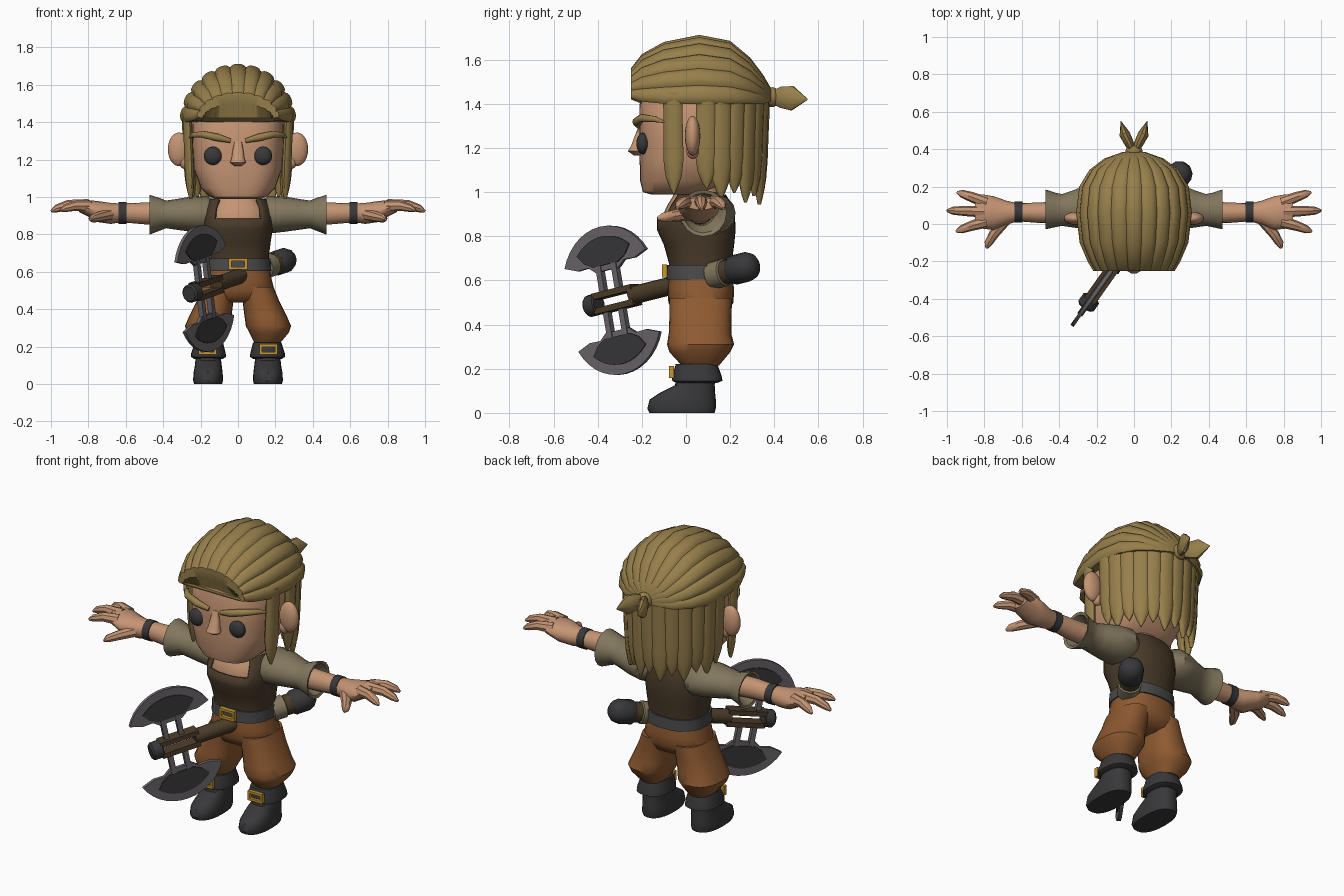
import bpy, bmesh
from math import sin, cos, pi, radians, copysign
from mathutils import Vector, Matrix

if "Cube" in bpy.data.objects:
    bpy.data.objects.remove(bpy.data.objects["Cube"])

X, Y, Z = Vector((1, 0, 0)), Vector((0, 1, 0)), Vector((0, 0, 1))


def material(name, code):
    rgb = [int(code[i:i + 2], 16) / 255 for i in (0, 2, 4)]
    color = [c / 12.92 if c < .04 else ((c + .055) / 1.055) ** 2.4 for c in rgb] + [1]
    m = bpy.data.materials.new(name)
    m.use_nodes = True
    m.diffuse_color = color
    m.node_tree.nodes["Principled BSDF"].inputs["Base Color"].default_value = color
    return m


SKIN = material("skin", "C49473")
HAIR = material("dark blond hair", "977F4B")
VEST = material("dark brown leather", "483A29")
PANTS = material("rust brown cloth", "8E5A31")
SLEEVE = material("olive linen", "82775D")
CHARCOAL = material("charcoal", "38383A")
STEEL = material("steel", "6A6569")
GOLD = material("gold", "C8962F")
WOOD = material("dark wood", "4C3C28")
BELT = material("belt grey", "4A4A4B")


def ring(center, u, v, n=20, power=2):
    """Closed superellipse spanned by the half axes u and v."""
    pts = []
    for i in range(n):
        c, s = cos(2 * pi * i / n), sin(2 * pi * i / n)
        pts.append(center + u * copysign(abs(c) ** (2 / power), c)
                   + v * copysign(abs(s) ** (2 / power), s))
    return pts


def loft(bm, rings, caps=True):
    rows = [[bm.verts.new(p) for p in r] for r in rings]
    n = len(rows[0])
    for a, b in zip(rows, rows[1:]):
        for i in range(n):
            j = (i + 1) % n
            bm.faces.new((a[i], a[j], b[j], b[i]))
    if caps:
        bm.faces.new(rows[0])
        bm.faces.new(rows[-1])


def finish(name, bm, mat, mirror=False, matrix=None, angle=40):
    bmesh.ops.recalc_face_normals(bm, faces=bm.faces)
    if matrix:
        bm.transform(matrix)
    me = bpy.data.meshes.new(name)
    bm.to_mesh(me)
    bm.free()
    me.materials.append(mat)
    me.shade_smooth()
    me.set_sharp_from_angle(angle=radians(angle))
    ob = bpy.data.objects.new(name, me)
    bpy.context.scene.collection.objects.link(ob)
    if mirror:
        ob.modifiers.new("mirror", 'MIRROR')
    return ob


def stack(name, rows, mat, mirror=False, power=2.4, n=24):
    """Upright part; rows are (z, x min, x max, y front, y back)."""
    bm = bmesh.new()
    loft(bm, [ring(Vector(((a + b) / 2, (c + d) / 2, z)), X * (b - a) / 2, Y * (d - c) / 2, n, power)
              for z, a, b, c, d in rows])
    return finish(name, bm, mat, mirror)


def centred(rows):
    return [(z, -h, h, a, b) for z, h, a, b in rows]


def sideways(name, rows, mat, n=16):
    """Arm part; rows are (x, y, z, half depth, half height)."""
    bm = bmesh.new()
    loft(bm, [ring(Vector((x, y, z)), Y * a, Z * b, n) for x, y, z, a, b in rows])
    return finish(name, bm, mat, True)


def tube(bm, pts, radii, flat=1, n=10):
    pts = [Vector(p) for p in pts]
    rings = []
    for i, p in enumerate(pts):
        t = (pts[min(i + 1, len(pts) - 1)] - pts[max(i - 1, 0)]).normalized()
        side = t.cross(Z).normalized()
        rings.append(ring(p, side * radii[i] * flat, side.cross(t) * radii[i], n))
    loft(bm, rings)


def ball(name, center, size, mat, mirror=False):
    bm = bmesh.new()
    bmesh.ops.create_uvsphere(bm, u_segments=20, v_segments=12, radius=1,
                              matrix=Matrix.Translation(center) @ Matrix.Diagonal((*size, 1)))
    return finish(name, bm, mat, mirror)


def box(bm, center, size):
    bmesh.ops.create_cube(bm, size=1, matrix=Matrix.Translation(center) @ Matrix.Diagonal((*size, 1)))


def buckle(name, c, w, h, mirror=False):
    bm = bmesh.new()
    for s in (-1, 1):
        box(bm, (c[0] + s * w / 2, c[1], c[2]), (.014, .022, h + .014))
        box(bm, (c[0], c[1], c[2] + s * h / 2), (w, .022, .014))
    finish(name, bm, GOLD, mirror)


# Head and face
stack("head", centred([(.99, .12, -.16, .06), (1, .15, -.195, .1), (1.05, .2, -.208, .17),
                       (1.15, .235, -.21, .23), (1.25, .242, -.212, .27), (1.4, .245, -.21, .29),
                       (1.5, .2, -.16, .25)]), SKIN, power=2.8, n=32)
stack("nose", centred([(1.165, .02, -.235, -.19), (1.185, .042, -.265, -.19),
                       (1.21, .034, -.25, -.19), (1.3, .022, -.215, -.19)]), SKIN, n=10)
ball("eyes", (.133, -.195, 1.22), (.049, .03, .049), CHARCOAL, True)
ball("ears", (.315, .03, 1.255), (.06, .035, .09), SKIN, True)
ball("ear_lobes", (.285, .03, 1.19), (.03, .028, .04), SKIN, True)
bm = bmesh.new()
tube(bm, [(.04, -.215, 1.3), (.11, -.222, 1.318), (.19, -.2, 1.335), (.24, -.14, 1.33), (.262, -.09, 1.315)],
     [.012, .021, .019, .014, .003])
finish("eyebrows", bm, HAIR, True)

# Swept-back hair cap, grooved into locks that run from brow to knot
bm = bmesh.new()
LOCKS, STEPS = 11, 6
rings = []
for y, low, top, w in [(-.2, 1.4, 1.42, .2), (-.25, 1.42, 1.5, .19), (-.25, 1.425, 1.56, .22),
                       (-.2, 1.41, 1.625, .25), (-.1, 1.4, 1.68, .293), (.06, 1.4, 1.712, .312),
                       (.2, 1.4, 1.685, .295), (.29, 1.4, 1.61, .24), (.35, 1.4, 1.53, .16),
                       (.385, 1.41, 1.47, .06)]:
    row = []
    for i in range(LOCKS * STEPS + 1):
        a = pi * i / (LOCKS * STEPS)
        f = .95 + .05 * abs(sin(LOCKS * a)) ** .5
        row.append(Vector((w * f * cos(a), y, low + (top - low) * f * sin(a))))
    rings.append(row)
loft(bm, rings)
finish("hair_cap", bm, HAIR, angle=35)

# Hanging strands around the sides and back, with a lock before each ear
bm = bmesh.new()


def strand(center, out, width, tip):
    out = out.normalized()
    rings = []
    for f, k in [(0, .95), (.4, .95), (.65, 1), (.82, .8), (.93, .42), (1, .03)]:
        c = center - out * .02 * f
        c.z = 1.45 + (tip - 1.45) * f
        rings.append(ring(c, Z.cross(out) * width * k / 2, out * (.008 + .016 * k), 10))
    loft(bm, rings)


COUNT = 13
for i in range(COUNT):
    a = radians(5 + 170 * i / (COUNT - 1))
    strand(Vector((.28 * cos(a), .07 + .29 * sin(a), 0)), Vector((cos(a), sin(a), 0)), .105,
           1 - .04 * sin(a) + .018 * (-1) ** i)
for s in (-1, 1):
    strand(Vector((s * .272, -.06, 0)), Vector((s, -.25, 0)), .095, .99)
finish("hair_strands", bm, HAIR)

# Knot with two leaf-like tails
ball("hair_knot", (0, .39, 1.43), (.045, .035, .045), HAIR)
bm = bmesh.new()
tube(bm, [(.005, .38, 1.43), (.025, .43, 1.43), (.05, .48, 1.425), (.07, .55, 1.42)],
     [.025, .05, .058, .003], flat=.5)
finish("knot_tails", bm, HAIR, True)

# Chest, vest and belt
stack("chest", centred([(.8, .15, -.09, .19), (.88, .168, -.112, .19), (.94, .155, -.085, .18),
                        (.98, .12, -.06, .16), (1.04, .09, -.04, .13)]), SKIN)
vest = stack("vest", centred([(.6, .165, -.078, .205), (.68, .165, -.078, .207), (.76, .175, -.1, .218),
                              (.83, .186, -.132, .225), (.885, .188, -.13, .222), (.94, .178, -.1, .21),
                              (.99, .15, -.06, .18)]), VEST, n=36)
bm = bmesh.new()
bm.from_mesh(vest.data)
cut = []
for f in bm.faces:
    c = f.calc_center_median()
    if len(f.verts) > 4 or (c.z > .885 and c.y < .03 and abs(c.x) < .118):
        cut.append(f)
bmesh.ops.delete(bm, geom=cut, context='FACES')
bm.to_mesh(vest.data)
bm.free()
vest.modifiers.new("thickness", 'SOLIDIFY').thickness = .02
stack("belt", centred([(.605, .178, -.09, .22), (.67, .174, -.088, .217)]), BELT)
buckle("belt_buckle", (0, -.097, .642), .085, .045)

# Sleeves, arms and hands
sideways("sleeves", [(.12, .09, .9, .1, .085), (.17, .095, .905, .13, .1), (.25, .09, .908, .12, .094),
                     (.33, .08, .907, .098, .082), (.385, .075, .907, .085, .074), (.42, .075, .907, .092, .088),
                     (.472, .078, .905, .106, .106), (.467, .078, .905, .09, .09), (.41, .07, .91, .062, .062)],
         SLEEVE)
sideways("forearms", [(.38, .065, .91, .06, .06), (.5, .06, .912, .055, .058), (.63, .063, .915, .048, .05)], SKIN)
sideways("wristbands", [(.595, .063, .914, .056, .058), (.638, .063, .914, .056, .058)], CHARCOAL)
sideways("palms", [(.62, .063, .915, .048, .05), (.68, .06, .912, .064, .056), (.75, .058, .922, .09, .056),
                   (.81, .067, .942, .092, .042), (.85, .067, .948, .075, .028)], SKIN)
bm = bmesh.new()
for path in ([(.79, .115, .95), (.87, .145, .955), (.92, .162, .94), (.945, .17, .926)],
             [(.8, .066, .957), (.91, .07, .957), (.97, .071, .938), (1, .072, .922)],
             [(.79, .012, .95), (.87, -.01, .953), (.925, -.03, .94), (.95, -.04, .928)],
             [(.69, .02, .905), (.75, -.055, .892), (.78, -.105, .885), (.788, -.13, .88)]):
    tube(bm, path, [.032, .027, .021, .007], n=8)
finish("fingers", bm, SKIN, True)

# Baggy trousers
stack("trouser_hips", centred([(.63, .166, -.078, .208), (.56, .18, -.084, .218), (.5, .195, -.08, .215),
                               (.455, .17, -.06, .19), (.435, .1, -.02, .14)]), PANTS)
stack("trouser_legs", [(.52, .01, .19, -.075, .21), (.44, .025, .222, -.075, .205), (.36, .035, .262, -.078, .205),
                       (.31, .042, .284, -.086, .218), (.275, .06, .272, -.075, .2),
                       (.215, .09, .222, -.02, .15)], PANTS, True)

# Boots
stack("boots", [(0, .085, .235, -.165, .13), (.02, .08, .24, -.175, .135), (.06, .082, .238, -.165, .135),
                (.09, .086, .232, -.12, .132), (.125, .09, .228, -.05, .13), (.21, .088, .23, -.035, .135)],
      CHARCOAL, True)
stack("boot_cuffs", [(.135, .08, .235, -.04, .14), (.145, .064, .252, -.062, .165), (.165, .066, .25, -.064, .162),
                     (.222, .08, .232, -.046, .142)], CHARCOAL, True)
buckle("boot_buckles", (.163, -.066, .185), .082, .042, True)

# Double axe, built with its shaft along x and its blades along z
shaft = Vector((.51, .72, .18)).normalized()
up = (Z - shaft * shaft.z).normalized()
AXE = Matrix.Translation((-.18, -.33, .51)) @ Matrix((shaft, up.cross(shaft), up)).transposed().to_4x4()


def turned(name, rows, mat, n=12):
    bm = bmesh.new()
    loft(bm, [ring(X * x, Y * r, Z * r, n) for x, r in rows])
    finish(name, bm, mat, matrix=AXE)


turned("axe_shaft", [(.11, .042), (.66, .042)], WOOD)
turned("axe_front_cap", [(-.145, .04), (-.135, .05), (-.085, .05), (-.08, .044)], CHARCOAL)
turned("axe_collar", [(.55, .045), (.56, .062), (.63, .064), (.64, .05)], SLEEVE)
turned("axe_grip", [(.63, .056), (.69, .058)], WOOD)
turned("axe_pommel", [(.67, .058), (.685, .068), (.76, .068), (.79, .056), (.81, .03)], CHARCOAL)

bm = bmesh.new()
for s in (-1, 1):
    box(bm, (.02, 0, s * .034), (.22, .07, .028))
finish("axe_slotted_head", bm, WOOD, matrix=AXE)


def arc(radius, spread, steps=14):
    angles = [radians(spread * (2 * i / steps - 1)) for i in range(steps + 1)]
    return [(radius * sin(a), .089 + radius * cos(a)) for a in angles]


def plates(name, outline, thick, mat, prongs=False):
    bm = bmesh.new()
    for s in (-1, 1):
        loft(bm, [[Vector((u, t, s * v)) for u, v in outline] for t in (-thick / 2, thick / 2)])
        for u in (-.043, .043) if prongs else ():
            box(bm, (u, 0, s * .1), (.028, .03, .13))
    finish(name, bm, mat, matrix=AXE)


plates("axe_blades", arc(.251, 66) + [(.16, .166), (.1, .168), (.065, .14), (-.065, .14), (-.1, .168), (-.16, .166)],
       .02, STEEL, True)
plates("axe_blade_cores", arc(.205, 46) + [(.115, .19), (.07, .165), (-.07, .165), (-.115, .19)], .032, CHARCOAL)
